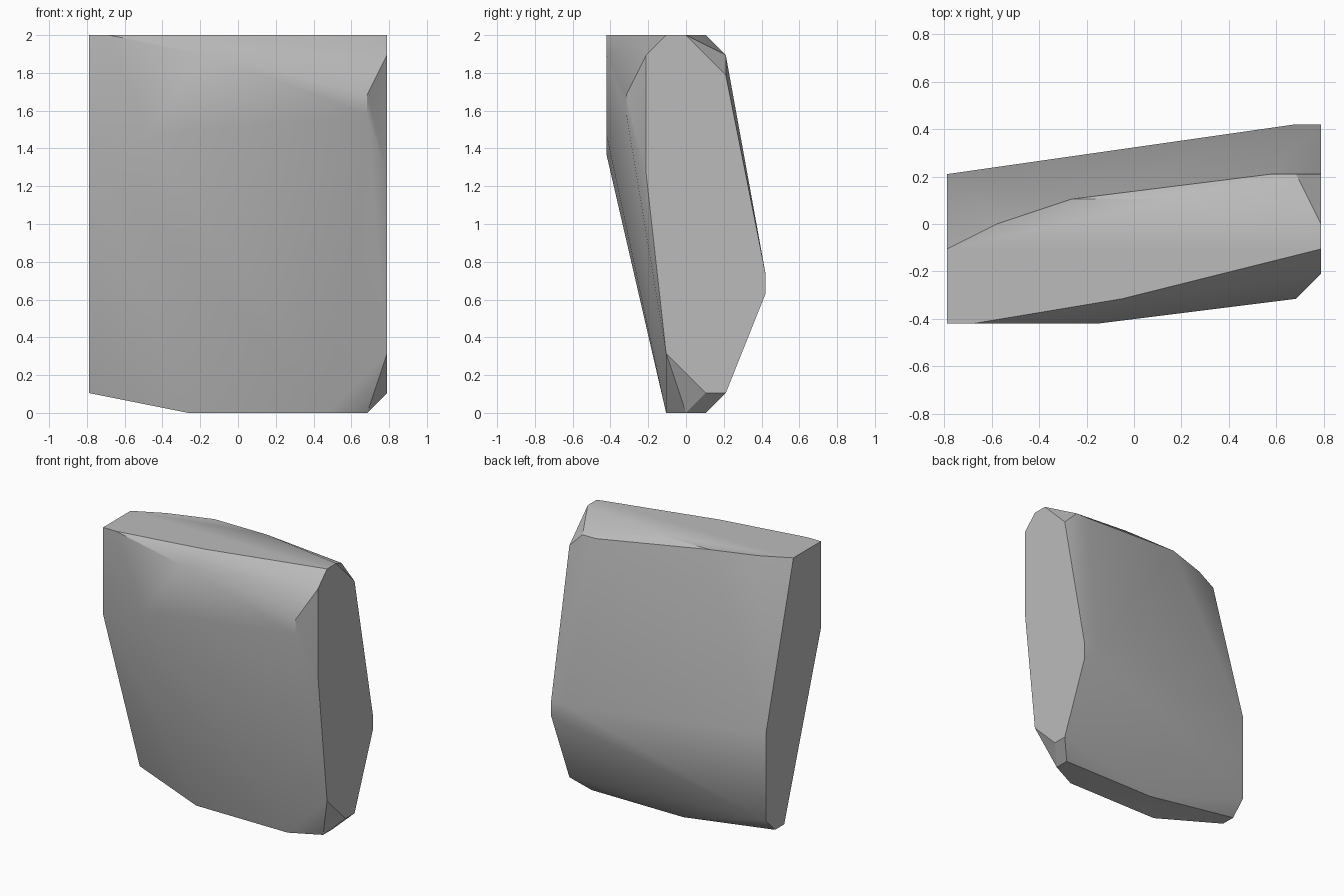
import bpy
import bmesh
import math

# Remove the default cube only
default_cube = bpy.data.objects.get("Cube")
if default_cube:
    bpy.data.objects.remove(default_cube, do_unlink=True)

# The stone is cut on a coarse grid, nineteen steps tall
STEP = 2 / 19
WIDTH, DEPTH = 15, 8


def cap(x, outline):
    """Flat end of the stone: (y, z) corners at one x."""
    return [(x, y, z) for y, z in outline]


def shelf(z, outline):
    """Flat top or bottom of the stone: (x, y) corners at one height."""
    return [(x, y, z) for x, y in outline]


def stone_material():
    mat = bpy.data.materials.new("stone grey")
    mat.use_nodes = True
    colour = (0.5, 0.5, 0.5, 1)
    mat.diffuse_color = colour
    shader = next(n for n in mat.node_tree.nodes if n.type == 'BSDF_PRINCIPLED')
    shader.inputs["Base Color"].default_value = colour
    return mat


corners = []

# Left and right flat ends
corners += cap(WIDTH, [(2, 18), (3, 19), (4, 19), (6, 17), (8, 7),
                       (8, 6), (6, 1), (5, 1), (3, 3), (2, 12)])
corners += cap(0, [(0, 19), (3, 19), (6, 8), (6, 2), (5, 1), (4, 1), (0, 13)])

# Top and bottom flats
corners += shelf(19, [(1, 0), (7, 1), (2, 4), (5, 5), (9, 5)])
corners += shelf(0, [(5, 3), (12, 3), (14, 4), (14, 5), (9, 5), (7, 5)])

# Chipped front and back edges
corners += [(6, 0, 18), (3, 0, 14), (14, 1, 16), (14, 1, 15)]
corners += [(13, 6, 18), (14, 6, 18), (14, 8, 7)]

# Wrap the corners in a convex shell and merge its flat regions
bm = bmesh.new()
for x, y, z in corners:
    bm.verts.new(((x - WIDTH / 2) * STEP, (y - DEPTH / 2) * STEP, z * STEP))
hull = bmesh.ops.convex_hull(bm, input=bm.verts[:])
bmesh.ops.delete(bm, geom=[v for v in bm.verts if not v.link_faces], context='VERTS')
bmesh.ops.dissolve_limit(bm, angle_limit=math.radians(0.5),
                         verts=bm.verts[:], edges=bm.edges[:])
bmesh.ops.recalc_face_normals(bm, faces=bm.faces[:])

mesh = bpy.data.meshes.new("stone_slab")
bm.to_mesh(mesh)
bm.free()
mesh.materials.append(stone_material())

stone = bpy.data.objects.new("stone_slab", mesh)
bpy.context.collection.objects.link(stone)

# Soft shading with crisp chipped edges
bpy.ops.object.select_all(action='DESELECT')
stone.select_set(True)
bpy.context.view_layer.objects.active = stone
bpy.ops.object.shade_smooth_by_angle(angle=math.radians(30))
